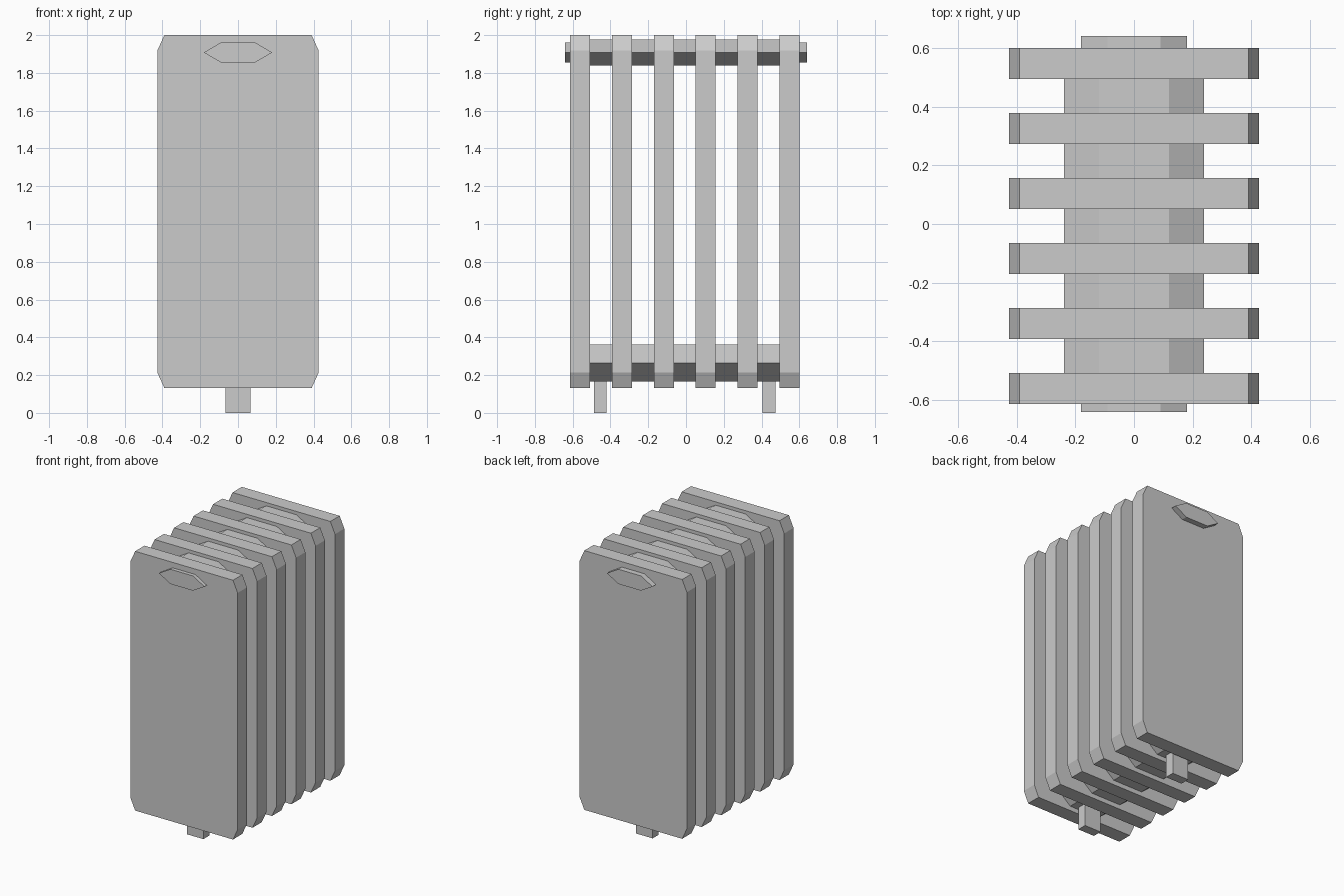
import bpy

if "Cube" in bpy.data.objects:
    bpy.data.objects.remove(bpy.data.objects["Cube"])


def prism(name, profile, y0, y1):
    """Extrude an (x, z) outline from y0 to y1."""
    n = len(profile)
    verts = [(x, y, z) for y in (y0, y1) for x, z in profile]
    faces = [tuple(range(n)), tuple(range(2 * n - 1, n - 1, -1))]
    faces += [(i, i + n, (i + 1) % n + n, (i + 1) % n) for i in range(n)]
    mesh = bpy.data.meshes.new(name)
    mesh.from_pydata(verts, [], faces)
    obj = bpy.data.objects.new(name, mesh)
    bpy.context.collection.objects.link(obj)
    return obj


def hexagon(w, h, z):
    """Flattened six-sided outline, counter-clockwise seen from the front."""
    return [(w, z), (w / 2, z + h), (-w / 2, z + h),
            (-w, z), (-w / 2, z - h), (w / 2, z - h)]


# Chamfered radiator fins
W, C = 0.427, 0.39
fin = [(W, 0.213), (W, 1.918), (C, 2.0), (-C, 2.0),
       (-W, 1.918), (-W, 0.213), (-C, 0.132), (C, 0.132)]
first, pitch, half = -0.561, 0.2217, 0.053
centres = [first + i * pitch for i in range(6)]
for i, y in enumerate(centres):
    prism(f"fin_{i + 1}", fin, y - half, y + half)

# Pipes joining the fins, with a narrower end cap pipe running through the top
prism("upper_pipe", hexagon(0.238, 0.068, 1.908), centres[0], centres[-1])
prism("lower_pipe", hexagon(0.238, 0.098, 0.263), centres[0], centres[-1])
prism("end_cap_pipe", hexagon(0.181, 0.053, 1.908), -0.641, 0.641)

# Feet under the first and last gaps
for name, y in (("front_foot", -0.454), ("back_foot", 0.44)):
    prism(name, [(0.066, 0), (0.066, 0.22), (-0.066, 0.22), (-0.066, 0)],
          y - 0.034, y + 0.034)

# Outward normals
import bmesh
for obj in bpy.context.collection.objects:
    bm = bmesh.new()
    bm.from_mesh(obj.data)
    bmesh.ops.recalc_face_normals(bm, faces=bm.faces)
    bm.to_mesh(obj.data)
    bm.free()
